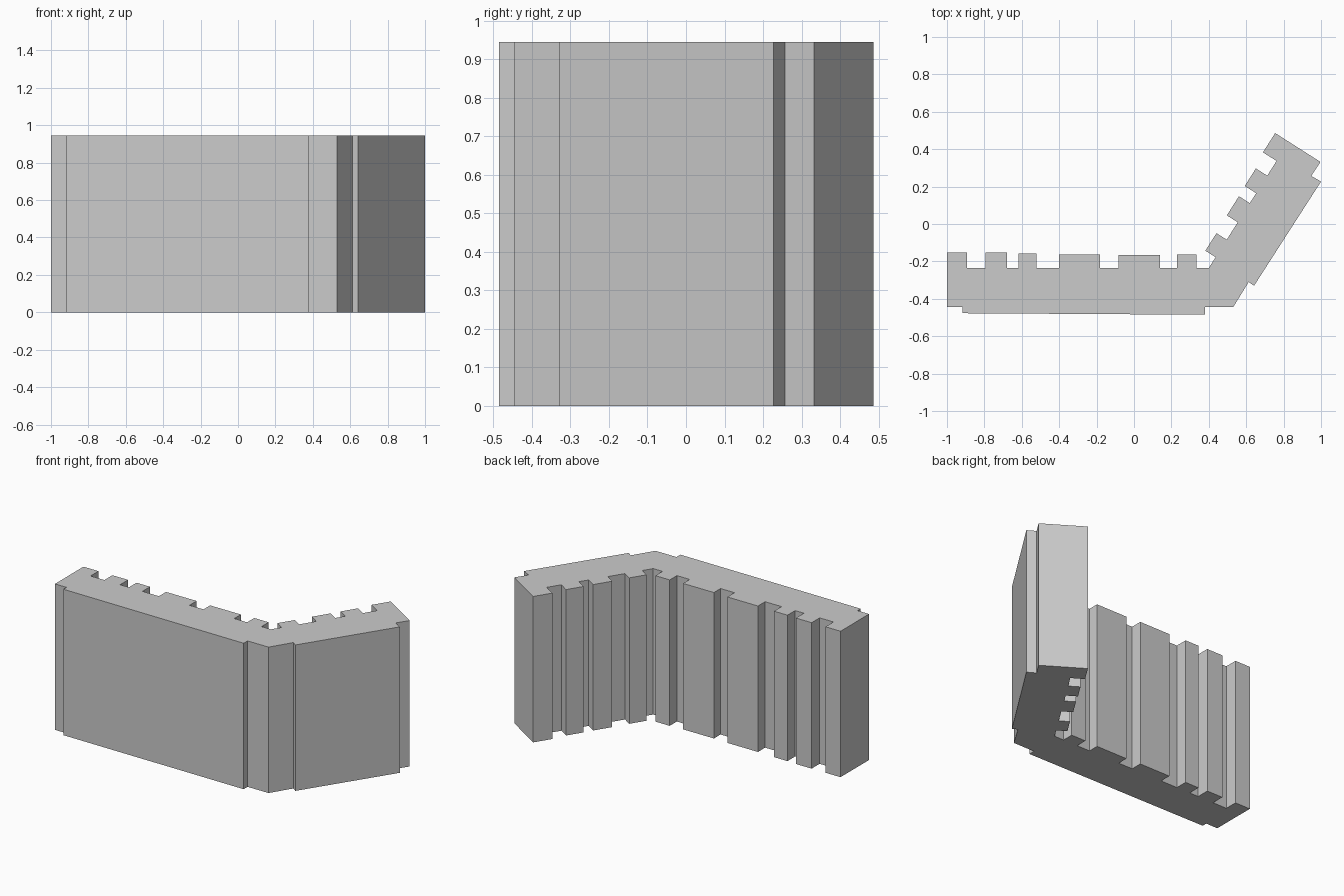
import bpy
import bmesh
from mathutils import Vector

HEIGHT = 0.945

cube = bpy.data.objects.get("Cube")
if cube:
    bpy.data.objects.remove(cube, do_unlink=True)


def make_material(name, color):
    mat = bpy.data.materials.new(name)
    mat.use_nodes = True
    mat.diffuse_color = color
    mat.node_tree.nodes["Principled BSDF"].inputs["Base Color"].default_value = color
    return mat


def pier_outline(origin, direction, piers):
    """Outline of square piers standing out to the left of a straight wall line."""
    along = Vector(direction).normalized()
    outward = Vector((-along.y, along.x))
    points = []
    for start, end, depth in piers:
        for distance, offset in ((start, 0), (start, depth), (end, depth), (end, 0)):
            points.append(Vector(origin) + along * distance + outward * offset)
    return points


def extrude_outline(name, outline, height, mat):
    """Extrude a closed plan outline upward into a solid."""
    bm = bmesh.new()
    base = bm.faces.new([bm.verts.new((p[0], p[1], 0)) for p in outline])
    result = bmesh.ops.extrude_face_region(bm, geom=[base], use_keep_orig=True)
    top = [v for v in result["geom"] if isinstance(v, bmesh.types.BMVert)]
    bmesh.ops.translate(bm, verts=top, vec=(0, 0, height))
    bmesh.ops.recalc_face_normals(bm, faces=bm.faces)
    mesh = bpy.data.meshes.new(name)
    bm.to_mesh(mesh)
    bm.free()
    mesh.materials.append(mat)
    obj = bpy.data.objects.new(name, mesh)
    bpy.context.collection.objects.link(obj)
    return obj


# Outer side: long raised panel, plain corner, angled raised panel, end notch
outer_side = [
    (-1, -0.445), (-0.917, -0.445), (-0.917, -0.477), (0.38, -0.485),
    (0.38, -0.445), (0.53, -0.445), (0.613, -0.31), (0.642, -0.33),
    (1, 0.227), (0.948, 0.257), (0.997, 0.332),
]

# Inner side: piers along the long wall, measured from its free end
long_piers = pier_outline((-1, -0.235), (1, 0), [
    (0, 0.108, 0.082), (0.207, 0.32, 0.082), (0.383, 0.48, 0.078),
    (0.598, 0.817, 0.073), (0.917, 1.138, 0.068), (1.23, 1.333, 0.073),
])

# Inner side: piers along the angled wall, measured from the inner corner
angled_piers = pier_outline((0.4, -0.235), (0.535, 0.845), [
    (0.068, 0.179, 0.065), (0.289, 0.41, 0.069),
    (0.473, 0.584, 0.072), (0.677, 0.799, 0.086),
])[:-1]

inner_side = long_piers[1:] + [Vector((0.4, -0.235))] + angled_piers
outline = outer_side + inner_side[::-1]

grey = make_material("plain grey", (0.6, 0.6, 0.6, 1))
extrude_outline("angled_wall", outline, HEIGHT, grey)
